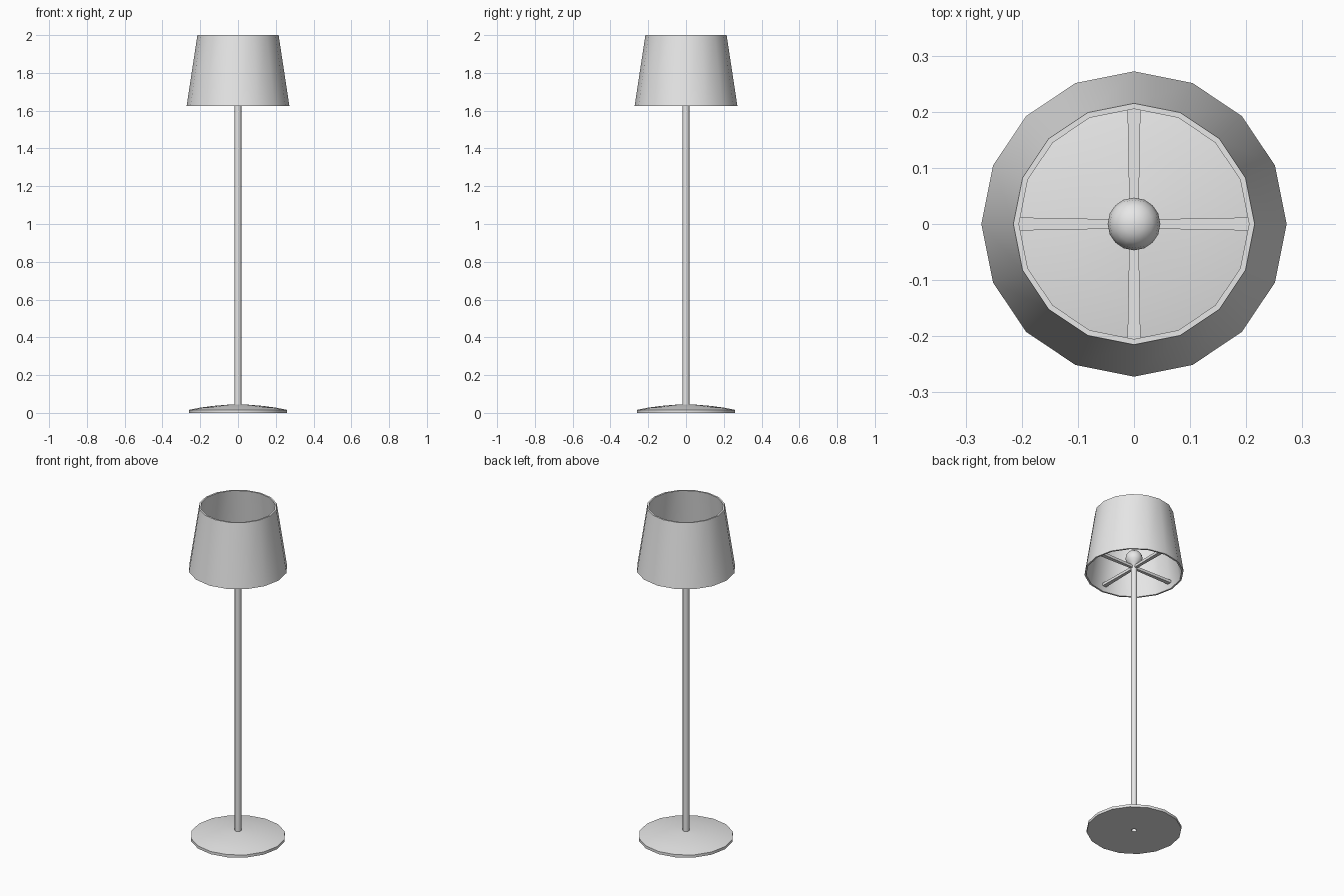
import bpy
import bmesh
from math import cos, sin, pi, radians
from mathutils import Matrix

cube = bpy.data.objects.get("Cube")
if cube:
    bpy.data.objects.remove(cube, do_unlink=True)

grey = bpy.data.materials.new("light_grey")
grey.use_nodes = True
grey.diffuse_color = (0.8, 0.8, 0.8, 1)
grey.node_tree.nodes["Principled BSDF"].inputs["Base Color"].default_value = (0.8, 0.8, 0.8, 1)


def finish(name, bm, smooth=True):
    """Turn a bmesh into a named object with outward normals."""
    bmesh.ops.recalc_face_normals(bm, faces=bm.faces)
    mesh = bpy.data.meshes.new(name)
    bm.to_mesh(mesh)
    bm.free()
    mesh.materials.append(grey)
    obj = bpy.data.objects.new(name, mesh)
    bpy.context.collection.objects.link(obj)
    bpy.ops.object.select_all(action="DESELECT")
    obj.select_set(True)
    bpy.context.view_layer.objects.active = obj
    if smooth:
        bpy.ops.object.shade_smooth_by_angle(angle=radians(35))
    return obj


def lathe(name, profile, sides, closed=True):
    """Spin a (radius, height) profile around the z axis."""
    bm = bmesh.new()
    rings = []
    for i in range(sides):
        a = 2 * pi * i / sides
        rings.append([bm.verts.new((r * cos(a), r * sin(a), z)) for r, z in profile])
    spans = len(profile) if closed else len(profile) - 1
    for i in range(sides):
        here, there = rings[i], rings[(i + 1) % sides]
        for j in range(spans):
            k = (j + 1) % len(profile)
            bm.faces.new((here[j], there[j], there[k], here[k]))
    bmesh.ops.remove_doubles(bm, verts=bm.verts, dist=1e-5)
    return finish(name, bm)


# Flat domed foot, with a hole where the pole passes through
lathe("base", [(0.017, 0), (0.26, 0), (0.26, 0.016), (0.2, 0.028),
               (0.13, 0.037), (0.06, 0.043), (0.017, 0.045)], 16)

# Hollow pole
lathe("pole", [(0.018, 0), (0.018, 1.67), (0.015, 1.67), (0.015, 0)], 12)

# Tapered shade with wall thickness
lathe("shade", [(0.272, 1.625), (0.215, 2.0), (0.205, 2.0), (0.262, 1.625)], 16)

# Pear-shaped bulb
lathe("bulb", [(0, 1.655), (0.018, 1.66), (0.03, 1.68), (0.043, 1.698), (0.047, 1.716),
               (0.043, 1.735), (0.033, 1.75), (0.018, 1.759), (0, 1.762)], 16, closed=False)

# Four arms that carry the shade, wider at the outer end
for i, side in enumerate(("left", "back", "right", "front")):
    bm = bmesh.new()
    bmesh.ops.create_cube(bm, size=1)
    for v in bm.verts:
        outer = v.co.x > 0
        half = 0.0125 if outer else 0.008
        v.co.x = 0.252 if outer else 0.01
        v.co.y *= 2 * half
        v.co.z = 1.66 + v.co.z * 0.016
    bm.transform(Matrix.Rotation(i * pi / 2, 4, "Z"))
    finish(side + "_arm", bm, smooth=False)
